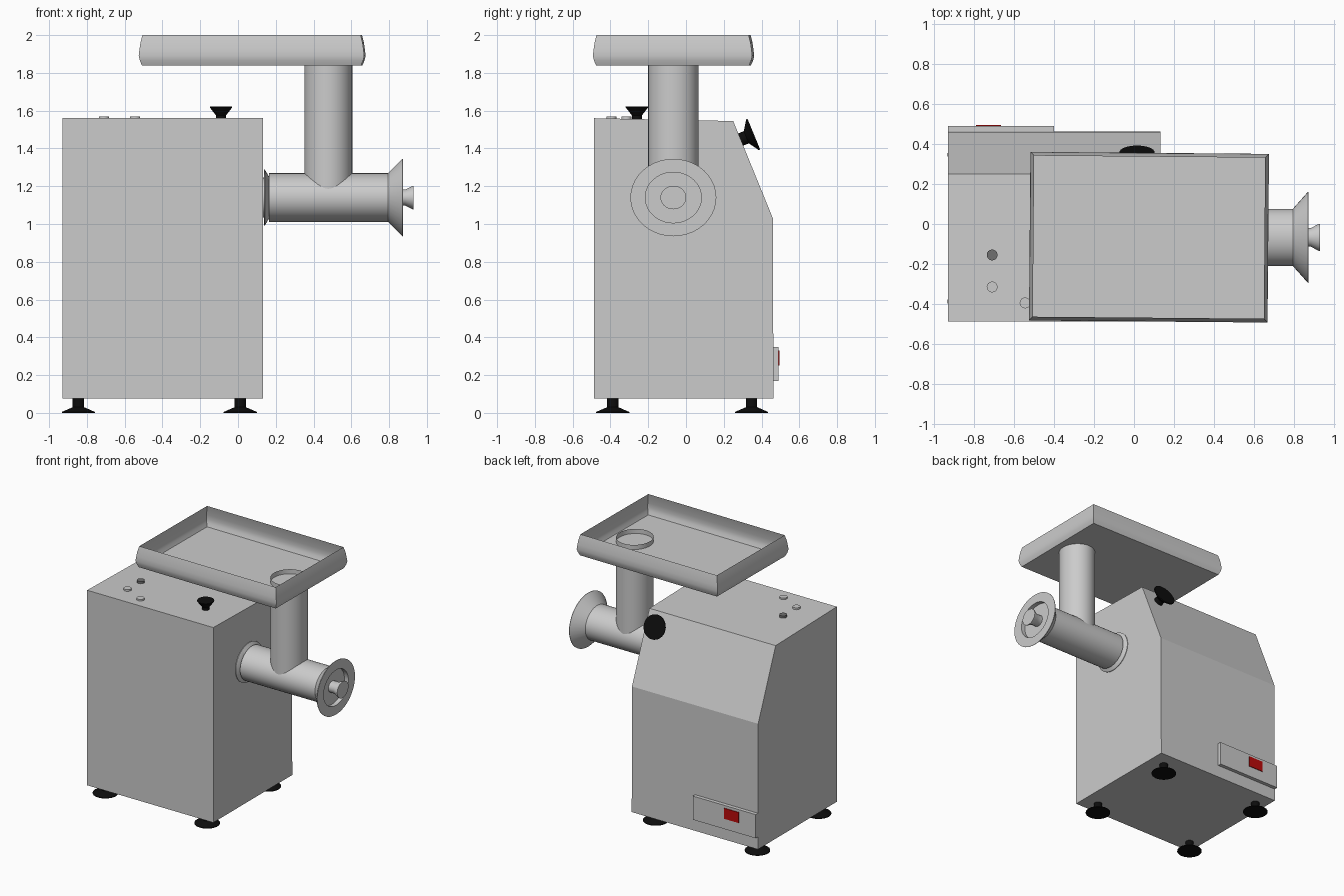
import bpy, bmesh, math
from mathutils import Vector, Matrix

if "Cube" in bpy.data.objects:
    bpy.data.objects.remove(bpy.data.objects["Cube"])


def material(name, rgb):
    m = bpy.data.materials.new(name)
    m.diffuse_color = (*rgb, 1)
    m.use_nodes = True
    m.node_tree.nodes["Principled BSDF"].inputs["Base Color"].default_value = m.diffuse_color
    return m


BLACK = material("black_rubber", (0.004, 0.004, 0.004))
RED = material("red_plastic", (0.5, 0.003, 0.003))
DARK = material("dark_grey", (0.16, 0.16, 0.16))


def finish(name, bm, mat=None, smooth=True, recalc=True):
    if recalc:
        bmesh.ops.recalc_face_normals(bm, faces=bm.faces)
    me = bpy.data.meshes.new(name)
    bm.to_mesh(me)
    bm.free()
    ob = bpy.data.objects.new(name, me)
    bpy.context.collection.objects.link(ob)
    if mat:
        me.materials.append(mat)
    if smooth:
        bpy.ops.object.select_all(action='DESELECT')
        ob.select_set(True)
        bpy.context.view_layer.objects.active = ob
        bpy.ops.object.shade_smooth_by_angle(angle=math.radians(30))
    return ob


def lathe(name, profile, loc, axis=(0, 0, 1), stretch=1.0, mat=None, seg=32, caps=True):
    """Spin (radius, height) points about an axis; stretch widens it along y."""
    bm = bmesh.new()
    rings = []
    for r, h in profile:
        angles = [2 * math.pi * i / seg for i in range(seg)]
        rings.append([bm.verts.new((r * math.cos(a), r * stretch * math.sin(a), h)) for a in angles])
    for a, b in zip(rings, rings[1:]):
        for i in range(seg):
            j = (i + 1) % seg
            bm.faces.new((a[i], a[j], b[j], b[i]))
    if caps:
        bm.faces.new(rings[0][::-1])
        bm.faces.new(rings[-1])
    if axis == (1, 0, 0):
        rot = Matrix.Rotation(math.pi / 2, 4, 'Y')
    else:
        rot = Vector((0, 0, 1)).rotation_difference(Vector(axis)).to_matrix().to_4x4()
    bm.transform(Matrix.Translation(loc) @ rot)
    return finish(name, bm, mat)


def box(name, lo, hi, mat=None):
    bm = bmesh.new()
    bmesh.ops.create_cube(bm, size=1)
    lo, hi = Vector(lo), Vector(hi)
    bm.transform(Matrix.Translation((lo + hi) / 2) @ Matrix.Diagonal((*(hi - lo), 1)))
    return finish(name, bm, mat, smooth=False)


# Housing: side profile (y, z) extruded along x
side = [(-0.487, 0.075), (0.463, 0.075), (0.46, 1.03), (0.25, 1.545), (-0.487, 1.56)]
bm = bmesh.new()
face = bm.faces.new([bm.verts.new((-0.93, y, z)) for y, z in side])
ext = bmesh.ops.extrude_face_region(bm, geom=[face])
new = [v for v in ext["geom"] if isinstance(v, bmesh.types.BMVert)]
bmesh.ops.translate(bm, verts=new, vec=(1.063, 0, 0))
if not face.is_valid or len(bm.faces) < 7:
    bmesh.ops.holes_fill(bm, edges=bm.edges)
finish("housing", bm, smooth=False)

# Feet
for x, sx in ((-0.845, "left"), (0.012, "right")):
    for y, sy in ((-0.388, "front"), (0.347, "back")):
        lathe(f"foot_{sy}_{sx}", [(0.088, 0), (0.088, 0.005), (0.03, 0.03), (0.03, 0.08)],
              (x, y, 0), mat=BLACK)

# Clamping knobs on the top and on the sloped back
lathe("top_knob", [(0.027, -0.01), (0.027, 0.018), (0.059, 0.06), (0.059, 0.065)],
      (-0.09, -0.26, 1.557), mat=BLACK)
lathe("back_knob", [(0.035, -0.015), (0.035, 0.035), (0.088, 0.07), (0.088, 0.078)],
      (0.015, 0.287, 1.446), axis=(0, 0.925, 0.38), mat=BLACK)

# Control buttons
for i, (x, y) in enumerate(((-0.71, -0.155), (-0.71, -0.315), (-0.545, -0.395))):
    lathe(f"button_{i + 1}", [(0.027, -0.01), (0.027, 0.017)], (x, y, 1.553),
          mat=DARK if i == 0 else None)

# Switch panel and red rocker switch
box("switch_panel", (-0.93, 0.455, 0.17), (-0.40, 0.49, 0.35))
box("rocker_switch", (-0.79, 0.48, 0.25), (-0.665, 0.495, 0.33), RED)

# Grinding barrel along x, slightly wider in y than in z
AXIS = (0, -0.067, 1.14)
lathe("barrel_collar", [(0.148, 0.138), (0.148, 0.142), (0.105, 0.168)], AXIS, (1, 0, 0), 1.1)
lathe("barrel", [(0.105, 0.13), (0.105, 0.163), (0.129, 0.165), (0.129, 0.795), (0.205, 0.87),
                 (0.205, 0.873), (0.134, 0.873), (0.134, 0.84)], AXIS, (1, 0, 0), 1.11, seg=40)
lathe("outlet_hub", [(0.042, 0.835), (0.042, 0.885), (0.062, 0.925), (0.062, 0.93)],
      AXIS, (1, 0, 0), 1.1)

# Feed tube rising from the barrel, its thin lip standing above the tray floor
lathe("feed_tube", [(0.127, 1.16), (0.127, 1.875)], (0.478, -0.067, 0), stretch=1.05,
      seg=40, caps=False)

# Tray: open sheet pan with bulging walls
bm = bmesh.new()
rings = []
for inset, z in ((0.017, 1.84), (0.006, 1.865), (0.0, 1.89), (0.004, 1.925), (0.009, 1.96), (0.019, 2.0)):
    w, d = 0.597 - inset, 0.422 - inset
    rings.append([bm.verts.new((sx * w, sy * d, z)) for sx, sy in ((-1, -1), (1, -1), (1, 1), (-1, 1))])
bm.faces.new(rings[0][::-1])
for a, b in zip(rings, rings[1:]):
    for i in range(4):
        j = (i + 1) % 4
        bm.faces.new((a[i], a[j], b[j], b[i]))
bm.transform(Matrix.Translation((0.075, -0.066, 0)) @ Matrix.Rotation(math.radians(-0.5), 4, 'Z'))
finish("tray", bm, recalc=False)
